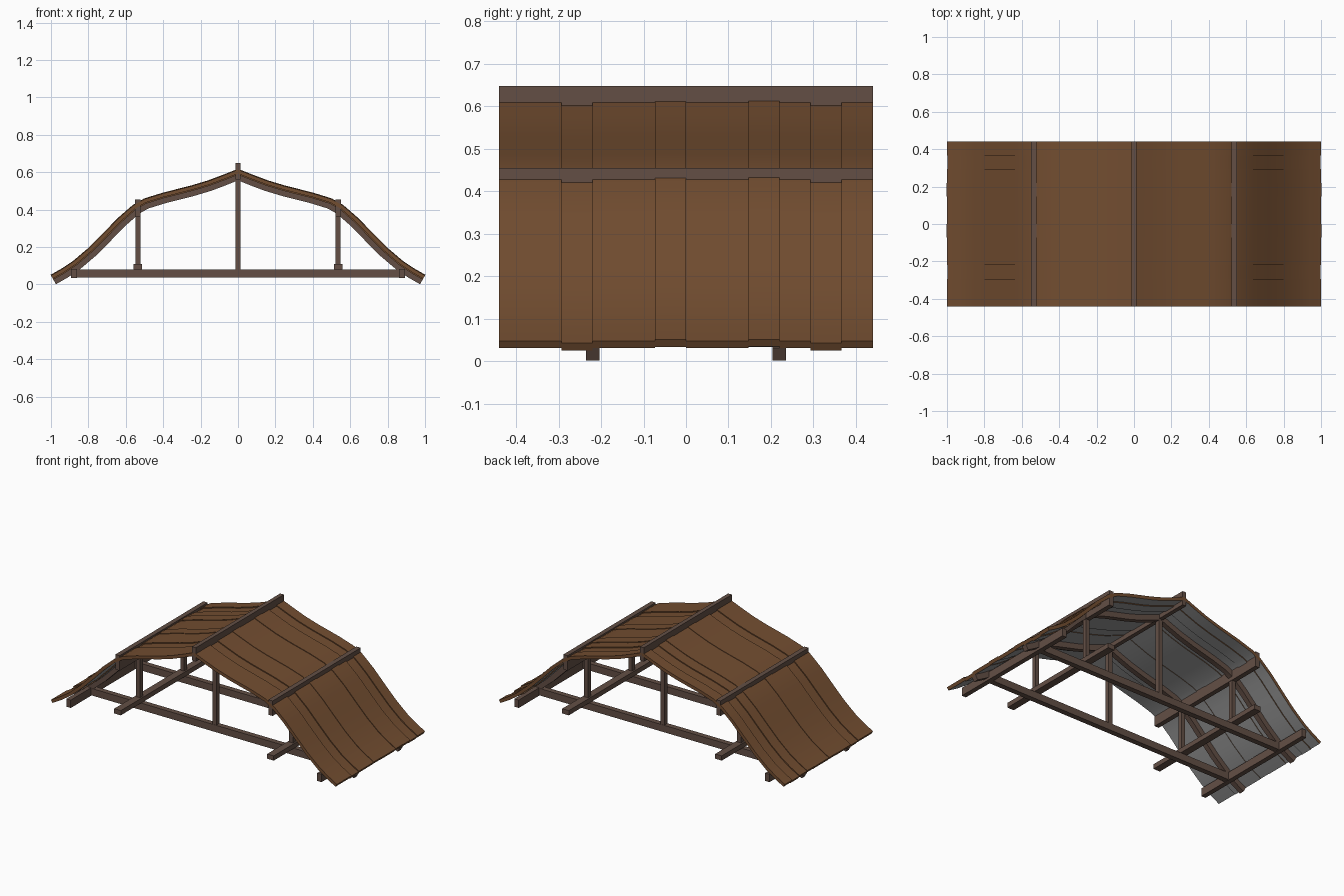
import bpy, bmesh
from mathutils import Vector

if "Cube" in bpy.data.objects:
    bpy.data.objects.remove(bpy.data.objects["Cube"])


def material(name, rgb):
    m = bpy.data.materials.new(name)
    m.diffuse_color = (*rgb, 1)
    m.use_nodes = True
    m.node_tree.nodes["Principled BSDF"].inputs["Base Color"].default_value = m.diffuse_color
    return m


BEAM = material("dark_timber", (0.125, 0.078, 0.06))
PLANK = material("brown_planks", (0.17, 0.075, 0.03))
UNDER = material("grey_underside", (0.30, 0.30, 0.30))

# upper surface of one roof slope, from ridge to eave (x, z)
PROFILE = [(0, .614), (.08, .582), (.16, .552), (.25, .525), (.40, .487), (.50, .456),
           (.56, .422), (.64, .352), (.72, .270), (.80, .190), (.88, .122),
           (.94, .082), (1.0, .048)]


def offset_line(d):
    """Profile moved d along its normals (negative is inward)."""
    pts = [Vector(p) for p in PROFILE]
    out = []
    for i, p in enumerate(pts):
        t = (pts[min(i + 1, len(pts) - 1)] - pts[max(i - 1, 0)]).normalized()
        out.append(p + Vector((-t.y, t.x)) * d)
    return out


def finish(bm, name, mats, smooth=False):
    bmesh.ops.recalc_face_normals(bm, faces=bm.faces)
    me = bpy.data.meshes.new(name)
    bm.to_mesh(me)
    bm.free()
    for m in mats:
        me.materials.append(m)
    ob = bpy.data.objects.new(name, me)
    bpy.context.collection.objects.link(ob)
    if smooth:
        bpy.ops.object.select_all(action='DESELECT')
        ob.select_set(True)
        bpy.context.view_layer.objects.active = ob
        bpy.ops.object.shade_smooth_by_angle(angle=0.6)
    return ob


def box(name, x0, x1, y0, y1, z0, z1):
    bm = bmesh.new()
    bmesh.ops.create_cube(bm, size=1)
    for v in bm.verts:
        v.co = ((x0 + x1) / 2 + v.co.x * (x1 - x0),
                (y0 + y1) / 2 + v.co.y * (y1 - y0),
                (z0 + z1) / 2 + v.co.z * (z1 - z0))
    return finish(bm, name, [BEAM])


def strip(bm, side, y0, y1, top, bottom, under):
    """Bent board following the roof slope between two offsets."""
    rings = []
    for a, b in zip(offset_line(top), offset_line(bottom)):
        rings.append([bm.verts.new((side * p.x, y, max(p.y, 0)))
                      for p, y in ((a, y0), (a, y1), (b, y1), (b, y0))])
    for r, q in zip(rings, rings[1:]):
        for k in range(4):
            f = bm.faces.new((r[k], r[(k + 1) % 4], q[(k + 1) % 4], q[k]))
            f.material_index = under if k == 2 else 0
    bm.faces.new(rings[0])
    bm.faces.new(rings[-1])


# roof planks: a few sit slightly higher or lower than the rest
SHIFT = {2: -.006, 5: .003, 8: .004, 10: -.006}
W = .88 / 12
for side, label in ((-1, "left"), (1, "right")):
    bm = bmesh.new()
    for i in range(12):
        d = SHIFT.get(i, 0)
        strip(bm, side, -.44 + i * W, -.44 + (i + 1) * W, d, d - .02, 1)
    finish(bm, label + "_roof_planks", [PLANK, UNDER], True)

    # bent rafters below the planks
    bm = bmesh.new()
    for y in (-.22, .22):
        strip(bm, side, y - .016, y + .016, -.019, -.054, 0)
    finish(bm, label + "_rafters", [BEAM], True)

    # lengthwise beams
    def along(name, xa, xb, z0, z1):
        box(label + name, min(side * xa, side * xb), max(side * xa, side * xb),
            -.44, .44, z0, z1)
    along("_purlin", .52, .55, .36, .455)
    along("_sill_beam", .512, .558, .08, .11)
    along("_wall_plate", .862, .892, .033, .083)

# ridge beam
box("ridge_beam", -.013, .013, -.44, .44, .56, .648)

# the two trusses
for y, label in ((-.22, "front"), (.22, "back")):
    box(label + "_tie_beam", -.89, .89, y - .017, y + .017, .036, .08)
    box(label + "_king_post", -.013, .013, y - .015, y + .015, .037, .57)
    for s, n in ((-1, "_left_post"), (1, "_right_post")):
        box(label + n, s * .535 - .013, s * .535 + .013, y - .014, y + .014, .105, .37)
